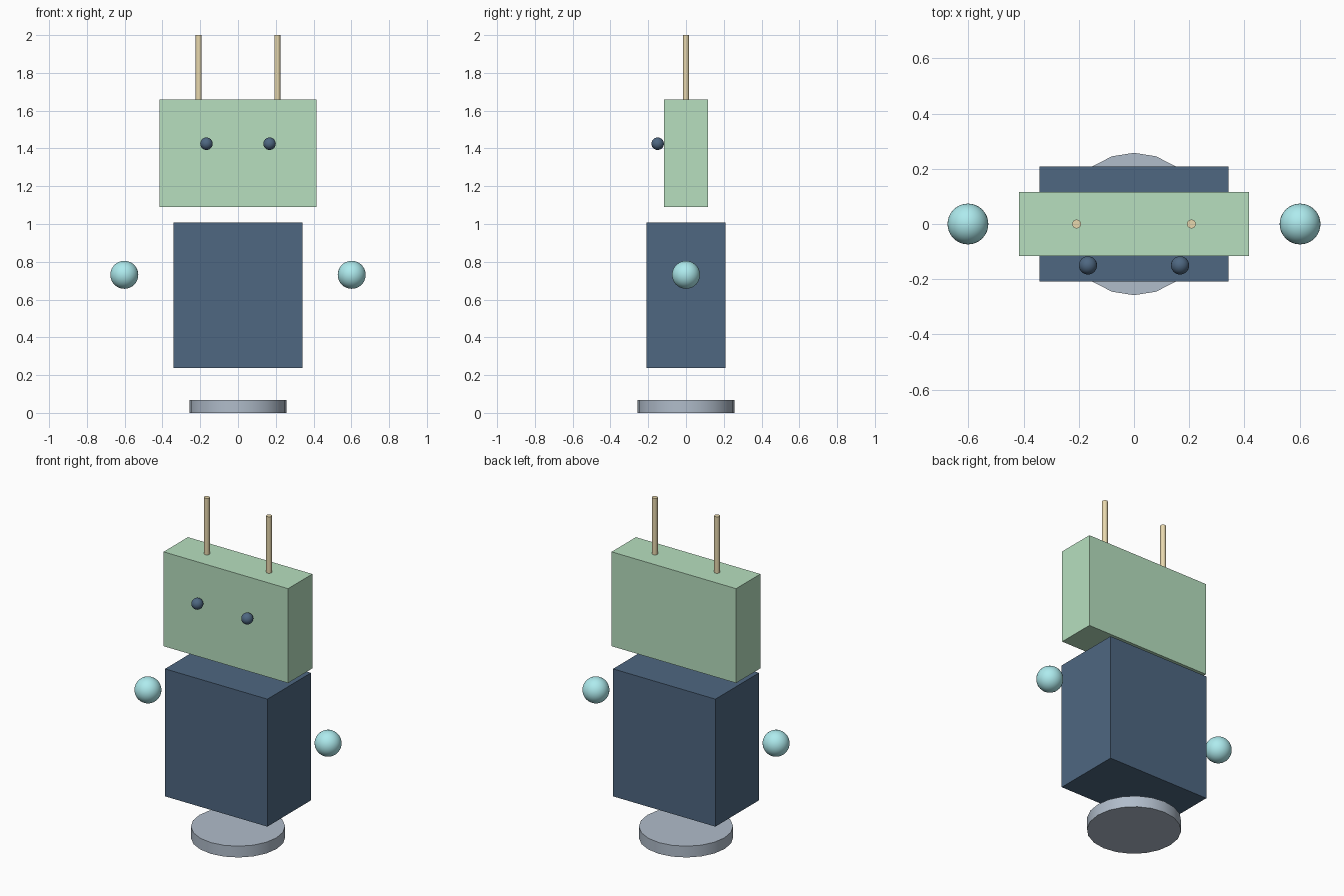
import bpy
from math import radians

if "Cube" in bpy.data.objects:
    bpy.data.objects.remove(bpy.data.objects["Cube"])


def material(name, hex_code):
    """Material whose display colour is an sRGB hex value."""
    rgb = [int(hex_code[i:i + 2], 16) / 255 for i in (0, 2, 4)]
    linear = [c / 12.92 if c <= 0.04045 else ((c + 0.055) / 1.055) ** 2.4 for c in rgb]
    mat = bpy.data.materials.new(name)
    mat.diffuse_color = (*linear, 1)
    mat.use_nodes = True
    mat.node_tree.nodes["Principled BSDF"].inputs["Base Color"].default_value = mat.diffuse_color
    return mat


def finish(name, mat, smooth=False):
    obj = bpy.context.object
    obj.name = obj.data.name = name
    obj.data.materials.append(mat)
    if smooth:
        bpy.ops.object.shade_smooth_by_angle(angle=radians(35))
    return obj


def box(name, size, z, mat):
    bpy.ops.mesh.primitive_cube_add(size=1, location=(0, 0, z))
    bpy.context.object.scale = size
    bpy.ops.object.transform_apply(location=False, rotation=False, scale=True)
    return finish(name, mat)


def cylinder(name, radius, x, z0, z1, sides, mat):
    bpy.ops.mesh.primitive_cylinder_add(vertices=sides, radius=radius, depth=z1 - z0,
                                        location=(x, 0, (z0 + z1) / 2))
    return finish(name, mat, True)


def ball(name, radius, location, mat):
    bpy.ops.mesh.primitive_uv_sphere_add(segments=32, ring_count=20, radius=radius,
                                         location=location)
    return finish(name, mat, True)


navy = material("navy", "4E6781")
mint = material("mint", "B7DFBF")
steel = material("steel", "B0BCCA")
aqua = material("aqua", "AEEBEE")
sand = material("sand", "E8D8AE")

# Floating base disc, torso and head
cylinder("base", 0.258, 0, 0, 0.068, 20, steel)
box("torso", (0.684, 0.416, 0.77), 0.622, navy)
box("head", (0.832, 0.232, 0.57), 1.374, mint)

# Paired hands, eyes and antennae
for side, s in (("left", -1), ("right", 1)):
    ball(f"{side}_hand", 0.074, (s * 0.602, 0, 0.731), aqua)
    ball(f"{side}_eye", 0.033, (s * 0.167, -0.15, 1.425), navy)
    cylinder(f"{side}_antenna", 0.016, s * 0.208, 1.659, 2.0, 20, sand)
